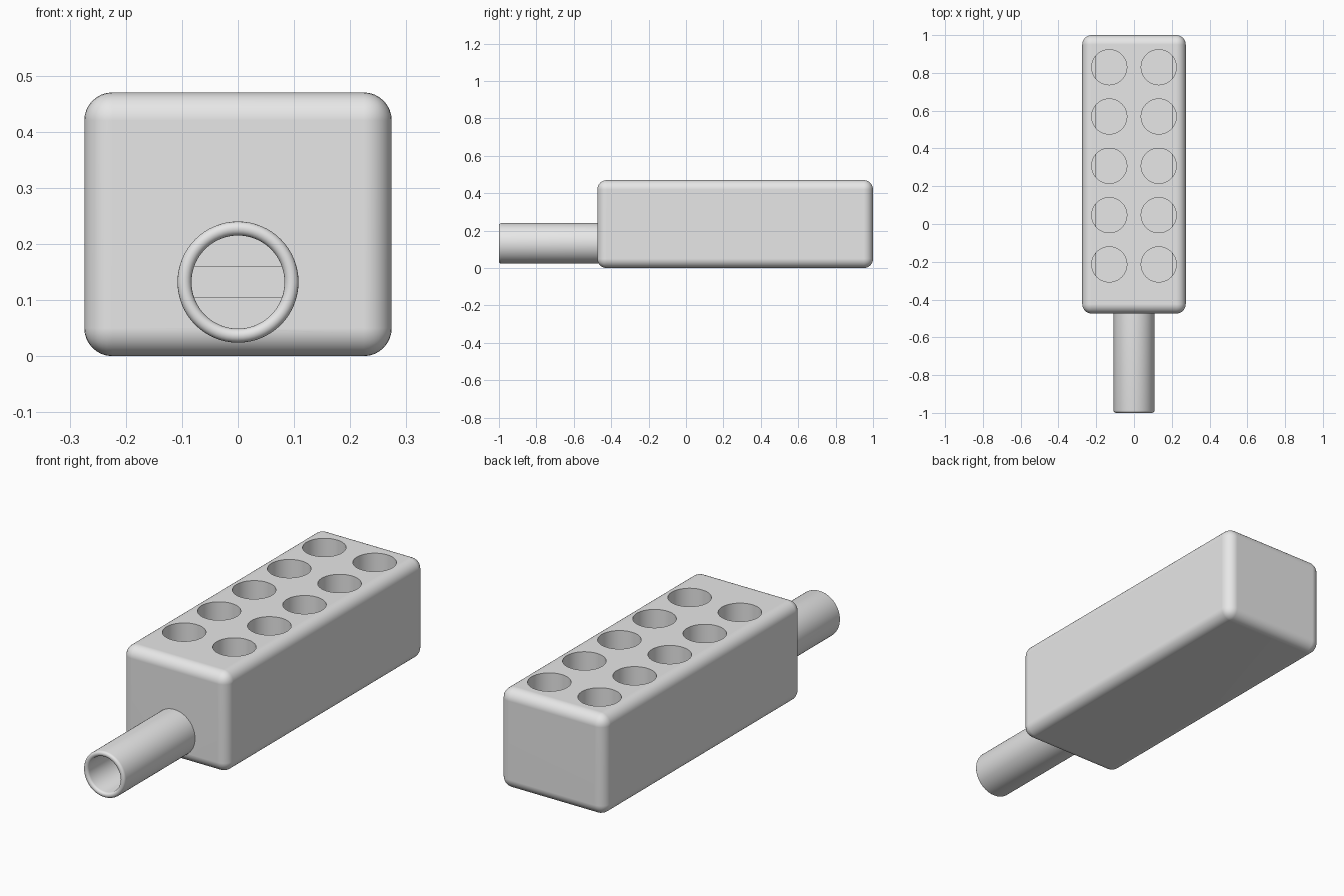
import bpy, bmesh
from math import pi, sin, cos, radians
from mathutils import Matrix, Vector

if "Cube" in bpy.data.objects:
    bpy.data.objects.remove(bpy.data.objects["Cube"])

GREY = (0.8, 0.8, 0.8, 1)
grey = bpy.data.materials.new("plain grey")
grey.use_nodes = True
grey.diffuse_color = GREY
grey.node_tree.nodes["Principled BSDF"].inputs["Base Color"].default_value = GREY

HALF_W, HEIGHT, FRONT, BACK = 0.274, 0.47, -0.474, 1.0
PIPE_Z, OUTER, INNER = 0.132, 0.108, 0.083


def make_object(name, bm):
    mesh = bpy.data.meshes.new(name)
    bmesh.ops.recalc_face_normals(bm, faces=bm.faces)
    bm.to_mesh(mesh)
    bm.free()
    obj = bpy.data.objects.new(name, mesh)
    bpy.context.collection.objects.link(obj)
    mesh.materials.append(grey)
    return obj


def box(name, low, high):
    low, high = Vector(low), Vector(high)
    bm = bmesh.new()
    bmesh.ops.create_cube(bm, size=1, matrix=Matrix.Translation((low + high) / 2)
                          @ Matrix.Diagonal((high - low).to_4d()))
    return make_object(name, bm)


def cylinder(name, radius, depth, centre, turn=0):
    bm = bmesh.new()
    bmesh.ops.create_cone(bm, cap_ends=True, segments=64, radius1=radius,
                          radius2=radius, depth=depth,
                          matrix=Matrix.Translation(centre) @ Matrix.Rotation(turn, 4, "X"))
    return make_object(name, bm)


def smooth(obj):
    bpy.ops.object.select_all(action="DESELECT")
    bpy.context.view_layer.objects.active = obj
    obj.select_set(True)
    bpy.ops.object.shade_smooth_by_angle(angle=radians(35))


# Rounded body block
body = box("body", (-HALF_W, FRONT, 0), (HALF_W, BACK, HEIGHT))
bevel = body.modifiers.new("round edges", "BEVEL")
bevel.width, bevel.segments = 0.05, 8

# Cutters: pipe bore, flat air channel, two rows of round wells
cutters = [
    cylinder("bore_cutter", INNER, 0.2, (0, FRONT - 0.03, PIPE_Z), pi / 2),
    box("channel_cutter", (-0.2, FRONT + 0.05, 0.105), (0.2, 0.93, 0.16)),
]
for row in range(5):
    for side in (-1, 1):
        cutters.append(cylinder("well_cutter", 0.093, 0.5,
                                (side * 0.131, 0.83 - row * 0.261, 0.382)))
for cutter in cutters:
    cut = body.modifiers.new("cut", "BOOLEAN")
    cut.operation, cut.object, cut.solver = "DIFFERENCE", cutter, "EXACT"
    cutter.hide_render = True

# Bake the cuts, then remove the cutters
bpy.context.view_layer.update()
baked = bpy.data.meshes.new_from_object(
    body.evaluated_get(bpy.context.evaluated_depsgraph_get()))
body.modifiers.clear()
body.data = baked
body.data.materials.clear()
body.data.materials.append(grey)
for face in body.data.polygons:
    face.material_index = 0
for cutter in cutters:
    bpy.data.objects.remove(cutter)
smooth(body)
weighted = body.modifiers.new("even shading", "WEIGHTED_NORMAL")
weighted.keep_sharp = True

# Inlet pipe with a rounded rim, turned around the y axis
rim = (OUTER - INNER) / 2
middle = (OUTER + INNER) / 2
profile = [(OUTER, FRONT + 0.03)]
profile += [(middle + rim * cos(pi * i / 8), -1 + rim - rim * sin(pi * i / 8))
            for i in range(9)]
profile.append((INNER, FRONT))
bm = bmesh.new()
verts = [bm.verts.new((r, y, PIPE_Z)) for r, y in profile]
edges = [bm.edges.new(pair) for pair in zip(verts, verts[1:])]
edges.append(bm.edges.new((verts[-1], verts[0])))
bmesh.ops.spin(bm, geom=verts + edges, cent=(0, 0, PIPE_Z), axis=(0, 1, 0),
               angle=2 * pi, steps=64, use_merge=True)
bmesh.ops.remove_doubles(bm, verts=bm.verts, dist=1e-5)
smooth(make_object("inlet_pipe", bm))
